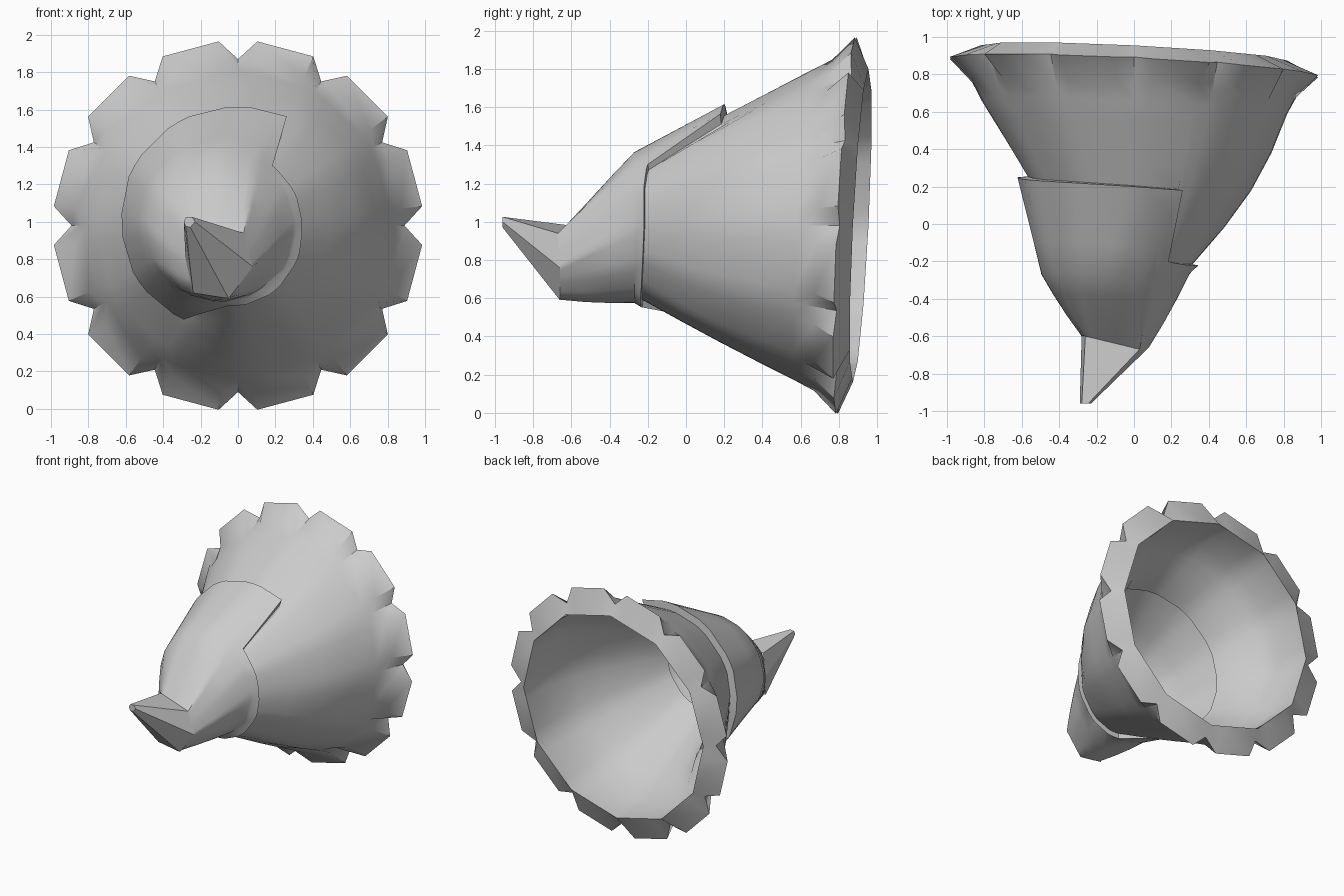
import bpy, bmesh
from math import sin, cos, pi, radians
from mathutils import Vector

if "Cube" in bpy.data.objects:
    bpy.data.objects.remove(bpy.data.objects["Cube"])

# Columns: 12 petals, each with a notch and two corners
COLS = [30 * k + o for k in range(12) for o in (0, 6, 24)]


def interp(keys, a):
    """Piecewise linear, periodic in degrees; keys are (angle, values...)."""
    ks = [(keys[-1][0] - 360,) + tuple(keys[-1][1:])] + list(keys)
    ks.append((keys[0][0] + 360,) + tuple(keys[0][1:]))
    for p, q in zip(ks, ks[1:]):
        if p[0] <= a <= q[0]:
            t = (a - p[0]) / (q[0] - p[0])
            return [u + (v - u) * t for u, v in zip(p[1:], q[1:])]


def polar(a, r, y, cx=0.0, cz=0.98):
    a = radians(a)
    return Vector((cx + r * cos(a), y, cz + r * sin(a)))


def rim(a, r, y):
    p = polar(a, r, y)
    p.y += 0.05 * (p.z - 1) - 0.05 * p.x      # the mouth leans a little
    return p


def rim_row(notch, corner):
    return [rim(a, *(notch if a % 30 == 0 else corner)) for a in COLS]


def radial(a):
    return Vector((cos(radians(a)), 0, sin(radians(a))))


def add_object(name, rows, closed_start=False):
    bm = bmesh.new()
    vs = [[bm.verts.new(p) for p in row] for row in rows]
    n = len(rows[0])
    for r0, r1 in zip(vs, vs[1:]):
        for j in range(n):
            k = (j + 1) % n
            bm.faces.new((r0[j], r1[j], r1[k], r0[k]))
    if closed_start:
        bm.faces.new(vs[0])
    me = bpy.data.meshes.new(name)
    bm.to_mesh(me)
    bm.free()
    ob = bpy.data.objects.new(name, me)
    bpy.context.collection.objects.link(ob)
    bpy.ops.object.select_all(action='DESELECT')
    ob.select_set(True)
    bpy.context.view_layer.objects.active = ob
    bpy.ops.object.shade_smooth_by_angle(angle=radians(40))
    return ob


# Spiral lip of the bud: angle, radius, depth (steps sharply near 60 degrees)
LIP = [(0, .34, -.22), (45, .355, -.22), (60, .37, -.20), (66, .64, .18),
       (90, .635, .20), (120, .64, .22), (160, .64, .24), (180, .62, .25),
       (198, .62, .25), (219, .60, .24), (240, .58, .20), (246, .52, .02),
       (264, .43, -.23), (284, .42, -.24), (318, .375, -.23)]
# Six-sided foot of the horn: angle, x, y, z
FOOT = [(0, .08, -.66, .76), (60, .03, -.67, .94), (130, -.26, -.60, .98),
        (180, -.28, -.60, .80), (230, -.24, -.66, .62), (280, -.05, -.66, .59)]

lip = [interp(LIP, a) for a in COLS]
lip_pts = [polar(a, r, y) for a, (r, y) in zip(COLS, lip)]
foot = [Vector(interp(FOOT, a)) for a in COLS]
waist = [polar(a, .395, -.27, -.10, .97) for a in COLS]

# Bud: horn foot to a round waist, then flaring out to the spiral lip
rows = []
for i in range(4):
    t = i / 3
    rows.append([f.lerp(w, t) + radial(a) * .008 * sin(pi * t)
                 for a, f, w in zip(COLS, foot, waist)])
for i in range(1, 4):
    rows.append([w.lerp(e, i / 3) for w, e in zip(waist, lip_pts)])

# Step in under the lip
neck = [polar(a, r * .91, y + .005) for a, (r, y) in zip(COLS, lip)]
rows.append(neck)

# Outer funnel wall up to the base of the rim
wall_end = rim_row((.815, .62), (.815, .62))
wall = []
for i in range(1, 5):
    t = i / 4
    row = []
    for a, p, q in zip(COLS, neck, wall_end):
        b = .07 * sin(pi * t) * max(0, .2 - p.y) / .44 * max(.1, cos(radians(a)))
        row.append(p.lerp(q, t) + radial(a) * b)
    wall.append(row)
rows += wall

# Notched rim and twelve-sided inner mouth
rows.append(rim_row((.83, .68), (.875, .73)))
rows.append(rim_row((.89, .85), (.99, .84)))
rows.append([rim(a, .82 * cos(radians(15)) / cos(radians(a % 30 - 15)), .915)
             for a in COLS])

# Thin inner lining of the funnel, back to the neck
for row in reversed(wall):
    rows.append([p - radial(a) * .02 for a, p in zip(COLS, row)])
rows.append([p.copy() for p in neck])
add_object("spiral_funnel", rows)

# Faceted horn with a small blunt tip
tip = [polar(a, .03, -.96, -.26, 1.0) for a, *_ in FOOT]
base = [Vector(p[1:]) for p in FOOT]
horn = add_object("horn", [tip, base], closed_start=True)
for p in horn.data.polygons:
    p.use_smooth = False
